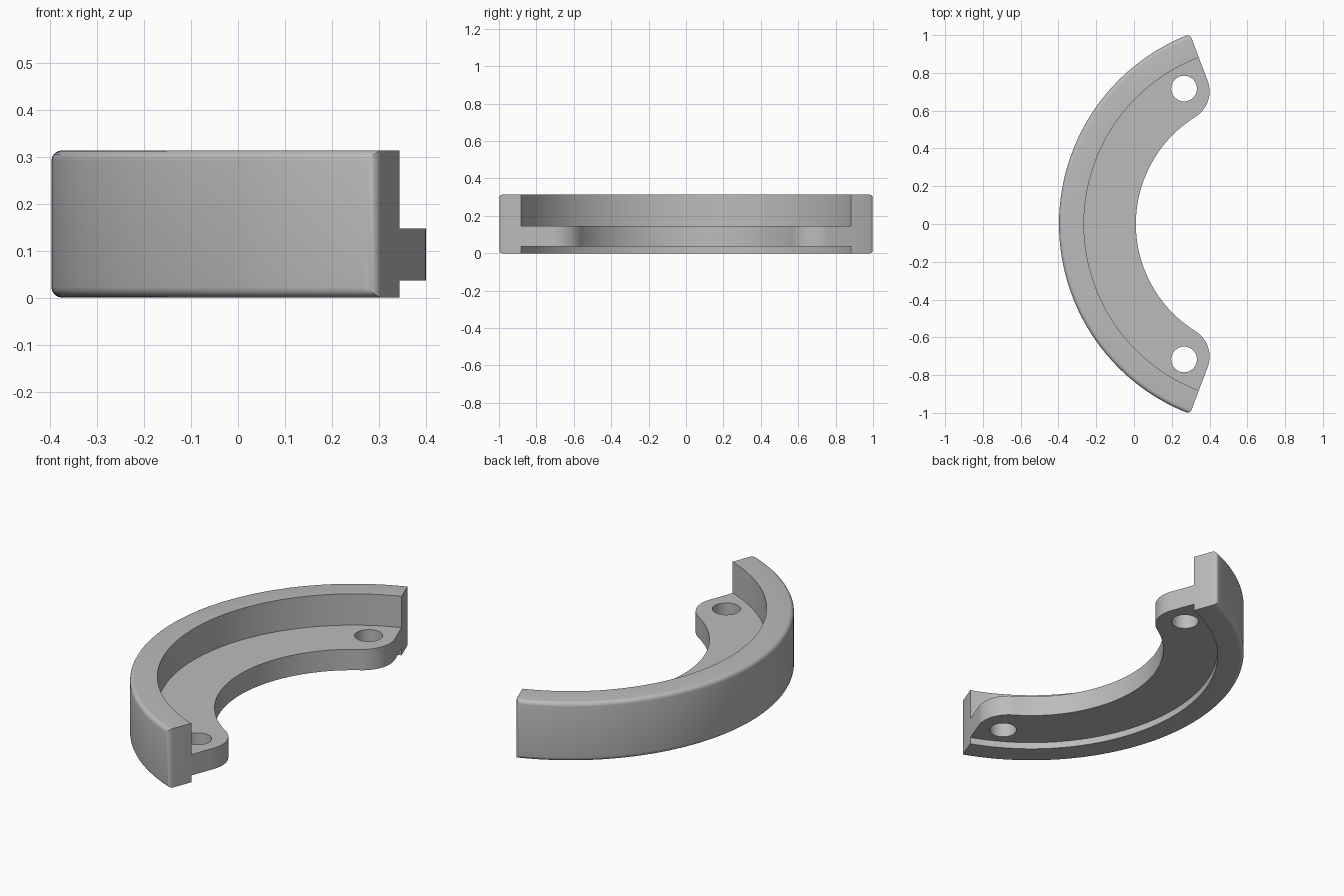
import bpy, bmesh
from math import sin, cos, asin, radians

cube = bpy.data.objects.get("Cube")
if cube:
    bpy.data.objects.remove(cube, do_unlink=True)

CX = 0.678                 # centre of all arcs
END = radians(69.2)        # half the swept angle
R_OUT, R_WALL, R_IN = 1.075, 0.943, 0.668
HEIGHT, WEB_LOW, WEB_HIGH = 0.313, 0.036, 0.147
ROUND, NOSE = 0.022, 0.16

grey = bpy.data.materials.new("plain grey")
grey.use_nodes = True
grey.diffuse_color = (0.5, 0.5, 0.5, 1)
grey.node_tree.nodes["Principled BSDF"].inputs["Base Color"].default_value = (0.5, 0.5, 0.5, 1)


def arc(r, a, b, n, x=CX, y=0.0):
    """Points on an arc, angles measured from -x towards +y."""
    steps = [a + (b - a) * i / n for i in range(n + 1)]
    return [(x - r * cos(t), y + r * sin(t)) for t in steps]


def mirrored(half):
    """Close a half outline that starts and ends on the y = 0 line."""
    return half + [(x, -y) for x, y in reversed(half[1:-1])]


def prism(name, outline, low, high, rounded=None):
    bm = bmesh.new()
    base = bm.faces.new([bm.verts.new((x, y, low)) for x, y in outline])
    ext = bmesh.ops.extrude_face_region(bm, geom=[base])["geom"]
    top = [v for v in ext if isinstance(v, bmesh.types.BMVert)]
    bmesh.ops.translate(bm, verts=top, vec=(0, 0, high - low))
    bmesh.ops.recalc_face_normals(bm, faces=bm.faces)
    if rounded:
        edges = [e for e in bm.edges if rounded(e)]
        bmesh.ops.bevel(bm, geom=edges, offset=ROUND, offset_type='OFFSET',
                        segments=5, profile=0.5, affect='EDGES')
    mesh = bpy.data.meshes.new(name)
    bm.to_mesh(mesh)
    bm.free()
    mesh.materials.append(grey)
    obj = bpy.data.objects.new(name, mesh)
    bpy.context.collection.objects.link(obj)
    return obj


def combine(target, tool, operation):
    mod = target.modifiers.new(operation.lower(), 'BOOLEAN')
    mod.operation, mod.object, mod.solver = operation, tool, 'EXACT'
    bpy.context.view_layer.objects.active = target
    bpy.ops.object.modifier_apply(modifier=mod.name)
    bpy.data.objects.remove(tool, do_unlink=True)


def on_outer_border(edge):
    """Rim and corner edges of the outer curved face."""
    outer = all(((v.co.x - CX) ** 2 + v.co.y ** 2) ** 0.5 > R_OUT - 0.01 for v in edge.verts)
    upright = abs(edge.verts[0].co.z - edge.verts[1].co.z) > 0.1
    at_end = abs(edge.verts[0].co.y) > R_OUT * sin(END) - 0.001
    return outer and (not upright or at_end)


# Tall curved wall with rounded outer edges
wall = prism("curved_wall",
             mirrored(arc(R_OUT, 0, END, 36) + arc(R_WALL, END, 0, 36)),
             0, HEIGHT, on_outer_border)

# Inner flange with rounded noses at both ends
nose_angle = END - asin(NOSE / (R_IN + NOSE))
nose_x = CX - (R_IN + NOSE) * cos(nose_angle)
nose_y = (R_IN + NOSE) * sin(nose_angle)
nose = arc(NOSE, radians(90) + END, radians(180) + nose_angle, 16, nose_x, nose_y)
flange = prism("inner_flange",
               mirrored(arc(R_WALL + 0.02, 0, END, 36) + nose + arc(R_IN, nose_angle, 0, 36)[1:]),
               WEB_LOW, WEB_HIGH)

# Bolt holes through the flange
for side in (1, -1):
    circle = arc(0.068, 0, radians(360), 40, 0.265, side * 0.717)[:-1]
    combine(flange, prism("hole_cutter", circle, -0.1, 0.25), 'DIFFERENCE')

combine(wall, flange, 'UNION')
wall.name = "curved_bracket"

bpy.ops.object.select_all(action='DESELECT')
wall.select_set(True)
bpy.context.view_layer.objects.active = wall
bpy.ops.object.shade_smooth_by_angle(angle=radians(30))
